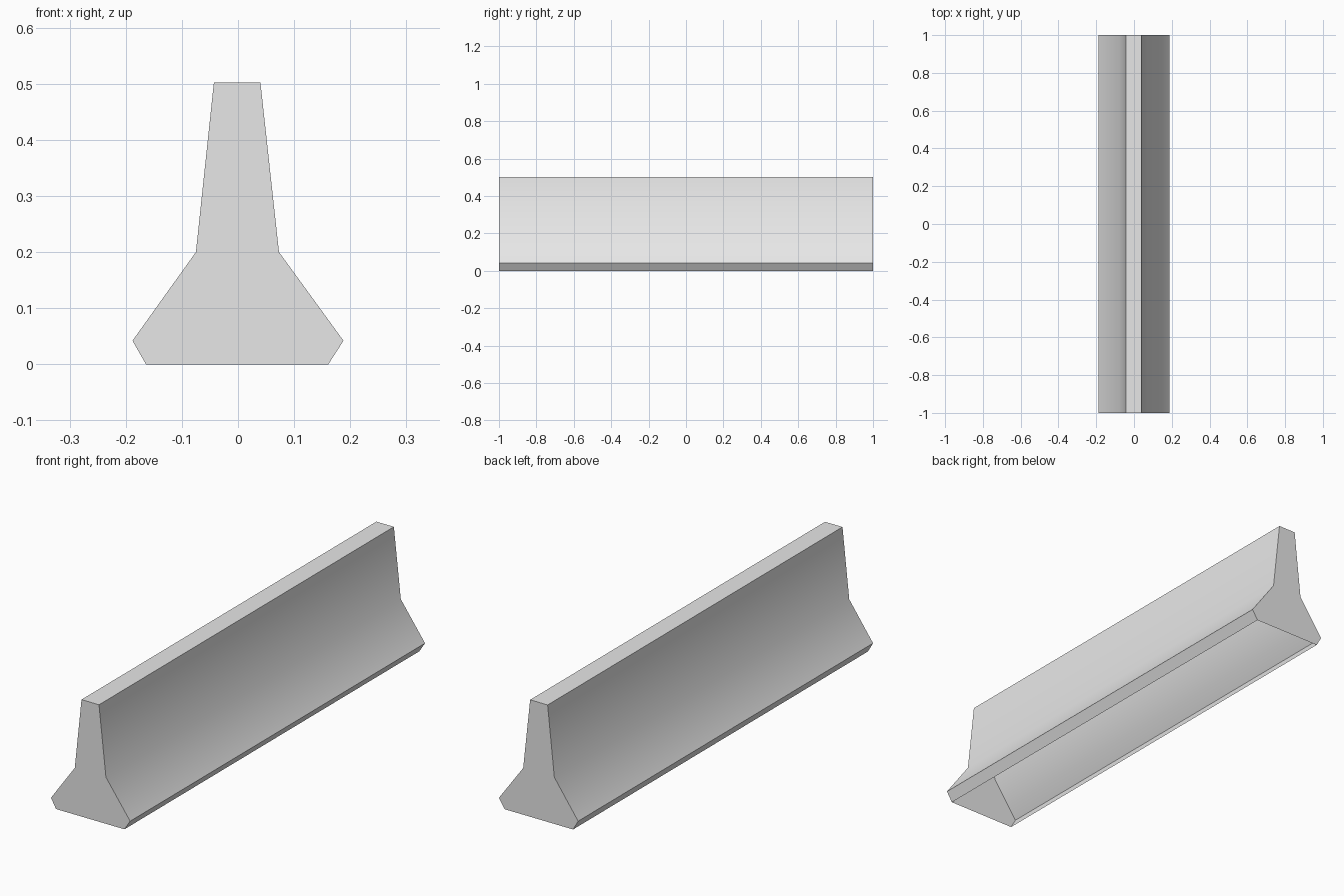
import bpy
import bmesh
import math

cube = bpy.data.objects.get("Cube")
if cube:
    bpy.data.objects.remove(cube, do_unlink=True)

# Plain concrete colour
concrete = bpy.data.materials.new("light_grey_concrete")
concrete.use_nodes = True
colour = (0.8, 0.8, 0.8, 1.0)
concrete.diffuse_color = colour
concrete.node_tree.nodes["Principled BSDF"].inputs["Base Color"].default_value = colour

# Cross-section (x, z): from one foot, over the top, to the other foot
profile = [
    (0.161, 0.0), (0.188, 0.042), (0.073, 0.2), (0.04, 0.502),
    (-0.043, 0.502), (-0.075, 0.2), (-0.188, 0.042), (-0.164, 0.0),
]

bm = bmesh.new()
front = [bm.verts.new((x, -1, z)) for x, z in profile]
back = [bm.verts.new((x, 1, z)) for x, z in profile]

# Closed ends
bm.faces.new(front)
bm.faces.new(back[::-1])

# Long sides and top; the underside stays open
for i in range(len(profile) - 1):
    bm.faces.new((front[i], back[i], back[i + 1], front[i + 1]))
bmesh.ops.recalc_face_normals(bm, faces=bm.faces)

# The top must face up
top = max(bm.faces, key=lambda f: f.calc_center_median().z)
if top.normal.z < 0:
    bmesh.ops.reverse_faces(bm, faces=bm.faces)

mesh = bpy.data.meshes.new("road_barrier")
bm.to_mesh(mesh)
bm.free()
mesh.materials.append(concrete)
barrier = bpy.data.objects.new("road_barrier", mesh)
bpy.context.collection.objects.link(barrier)

# Soft bend in the flanks, crisp edges elsewhere
bpy.ops.object.select_all(action="DESELECT")
barrier.select_set(True)
bpy.context.view_layer.objects.active = barrier
bpy.ops.object.shade_smooth_by_angle(angle=math.radians(40))
